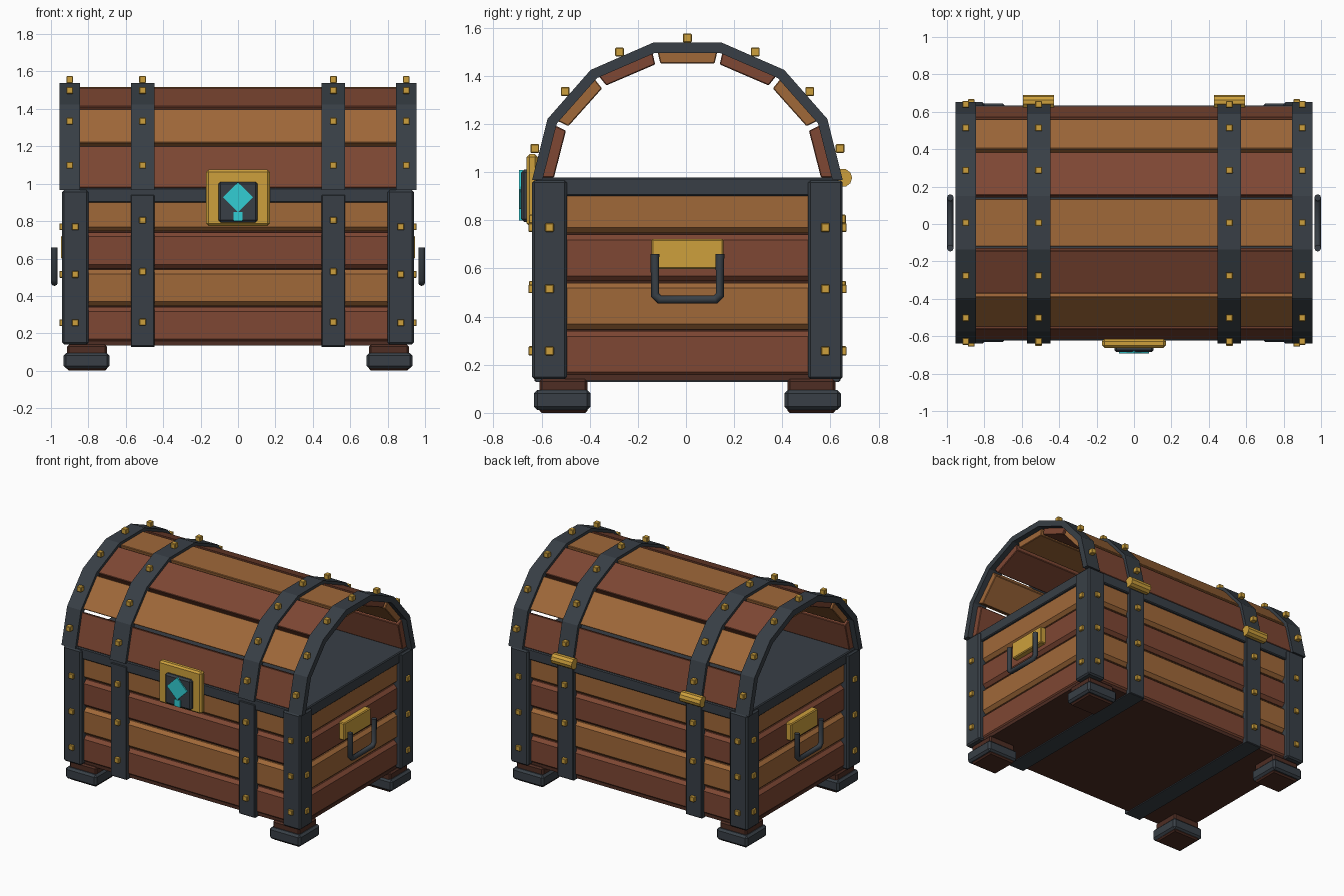
import bpy, bmesh, math
from mathutils import Matrix

cube = bpy.data.objects.get("Cube")
if cube:
    bpy.data.objects.remove(cube)

YC = 0.006          # chest centre in y
LID_Z = 0.967       # height where the lid springs


def material(name, *rgb):
    lin = [((c / 255 + 0.055) / 1.055) ** 2.4 for c in rgb] + [1]
    m = bpy.data.materials.new(name)
    m.use_nodes = True
    m.diffuse_color = lin
    m.node_tree.nodes["Principled BSDF"].inputs["Base Color"].default_value = lin
    return m


LIGHT = material("light wood", 160, 104, 57)
RED = material("red wood", 126, 71, 51)
DARK = material("dark wood", 78, 45, 35)
IRON = material("dark iron", 56, 63, 70)
GOLD = material("gold", 205, 160, 60)
TEAL = material("teal gem", 50, 205, 212)


def finish(name, bm, mat, bevel=0):
    bmesh.ops.recalc_face_normals(bm, faces=bm.faces)
    me = bpy.data.meshes.new(name)
    bm.to_mesh(me)
    bm.free()
    me.materials.append(mat)
    ob = bpy.data.objects.new(name, me)
    bpy.context.collection.objects.link(ob)
    if bevel:
        mod = ob.modifiers.new("bevel", "BEVEL")
        mod.width = bevel
        mod.segments = 1
    return ob


def box(name, x, y, z, mat, bevel=0):
    """Box from (low, high) ranges on each axis."""
    bm = bmesh.new()
    bmesh.ops.create_cube(bm, size=1)
    for v in bm.verts:
        for i, (a, b) in enumerate((x, y, z)):
            v.co[i] = (a + b) / 2 + v.co[i] * (b - a)
    return finish(name, bm, mat, bevel)


def prism(name, profile, x0, x1, mat, bevel=0):
    """Extrude a closed (y, z) profile along x."""
    bm = bmesh.new()
    face = bm.faces.new([bm.verts.new((x0, y, z)) for y, z in profile])
    ext = bmesh.ops.extrude_face_region(bm, geom=[face])["geom"]
    for v in ext:
        if isinstance(v, bmesh.types.BMVert):
            v.co.x = x1
    return finish(name, bm, mat, bevel)


def span(c, half):
    return (c - half, c + half)


def arch(depth, step):
    """Point on the lid ellipse, depth below its outside, step 0..7."""
    a = math.pi * step / 7
    return (YC - (0.645 - depth) * math.cos(a), LID_Z + (0.585 - depth) * math.sin(a))


def shorten(p, q, gap):
    """Move p towards q by gap."""
    f = gap / math.dist(p, q)
    return (p[0] + (q[0] - p[0]) * f, p[1] + (q[1] - p[1]) * f)


def stud(x, y, z):
    box("stud", span(x, 0.018), span(y, 0.018), span(z, 0.018), GOLD, 0.003)


# Body: dark core, underside and four rows of planks
box("body_core", (-0.87, 0.87), span(YC, 0.575), (0.15, 0.93), DARK)
box("base_board", (-0.9, 0.9), span(YC, 0.6), (0.135, 0.16), DARK)
for i in range(4):
    z = 0.147 + 0.2 * i
    box("body_planks", (-0.907, 0.907), span(YC, 0.61), (z, z + 0.193),
        LIGHT if i % 2 else RED, 0.022)

# Iron rim closing the top of the body
box("top_rim", (-0.925, 0.925), span(YC, 0.628), (0.9, 0.977), IRON, 0.006)

for sx in (-1, 1):
    # Straps wrapping the front, underside and back
    sr = span(sx * 0.51, 0.063)
    for sy in (-1, 1):
        box("body_strap", sr, span(YC + sy * 0.615, 0.02), (0.13, 0.94), IRON, 0.004)
        for z in (0.26, 0.53, 0.805):
            stud(sx * 0.51, YC + sy * 0.64, z)
    box("bottom_strap", sr, span(YC, 0.63), (0.128, 0.145), IRON)

    # Corner posts, studs and feet
    for sy in (-1, 1):
        box("corner_post", span(sx * 0.87, 0.07), span(YC + sy * 0.573, 0.072),
            (0.14, 0.966), IRON, 0.01)
        for z in (0.257, 0.515, 0.77):
            stud(sx * 0.87, YC + sy * 0.643, z)
            stud(sx * 0.937, YC + sy * 0.573, z)
        box("foot", span(sx * 0.807, 0.106), span(YC + sy * 0.515, 0.1),
            (0, 0.14), DARK, 0.01)
        box("foot_band", span(sx * 0.81, 0.123), span(YC + sy * 0.52, 0.117),
            (0.012, 0.095), IRON, 0.014)

    # Side handle
    box("handle_plate", span(sx * 0.922, 0.024), span(YC, 0.15), (0.598, 0.722),
        GOLD, 0.006)
    cu = bpy.data.curves.new("handle", "CURVE")
    cu.dimensions = "3D"
    cu.bevel_depth = 0.018
    cu.bevel_resolution = 2
    cu.use_fill_caps = True
    path = [(-0.135, 0.66), (-0.135, 0.49), (-0.115, 0.47),
            (0.115, 0.47), (0.135, 0.49), (0.135, 0.66)]
    sp = cu.splines.new("POLY")
    sp.points.add(len(path) - 1)
    for pt, (y, z) in zip(sp.points, path):
        pt.co = (sx * 0.982, YC + y, z, 1)
    cu.materials.append(IRON)
    ob = bpy.data.objects.new("handle", cu)
    bpy.context.collection.objects.link(ob)

    # Hinge barrel
    bm = bmesh.new()
    bmesh.ops.create_cone(bm, cap_ends=True, segments=10, radius1=0.038,
                          radius2=0.038, depth=0.165,
                          matrix=Matrix.Translation((sx * 0.51, 0.652, 0.976))
                          @ Matrix.Rotation(math.pi / 2, 4, "Y"))
    finish("hinge", bm, GOLD)

    # Arched lid bands with studs
    for cx, half in ((0.9, 0.055), (0.51, 0.063)):
        ring = [arch(0, i) for i in range(8)] + [arch(0.043, i) for i in range(7, -1, -1)]
        prism("lid_band", ring, sx * cx - half, sx * cx + half, IRON)
        for i in range(7):
            stud(sx * cx, *arch(-0.005, i + 0.5))

# Lid planks, open at both ends
for i in range(7):
    o0, o1, n0, n1 = arch(0.02, i), arch(0.02, i + 1), arch(0.088, i), arch(0.088, i + 1)
    g = 0.011
    quad = [shorten(o0, o1, g), shorten(o1, o0, g), shorten(n1, n0, g), shorten(n0, n1, g)]
    prism("lid_plank", quad, -0.915, 0.915, LIGHT if i % 2 else RED, 0.004)

# Lock with gem
box("lock_plate", (-0.17, 0.17), (-0.662, -0.615), (0.775, 1.075), GOLD, 0.012)
box("lock_inset", (-0.105, 0.105), (-0.685, -0.65), (0.793, 1.01), IRON, 0.012)
bm = bmesh.new()
bmesh.ops.create_cube(bm, size=1, matrix=Matrix.Translation((0, -0.685, 0.928))
                      @ Matrix.Rotation(math.pi / 4, 4, "Y")
                      @ Matrix.Diagonal((0.114, 0.016, 0.114, 1)))
finish("lock_gem", bm, TEAL)
box("keyhole_gem", (-0.025, 0.025), (-0.693, -0.677), (0.8, 0.848), TEAL)
